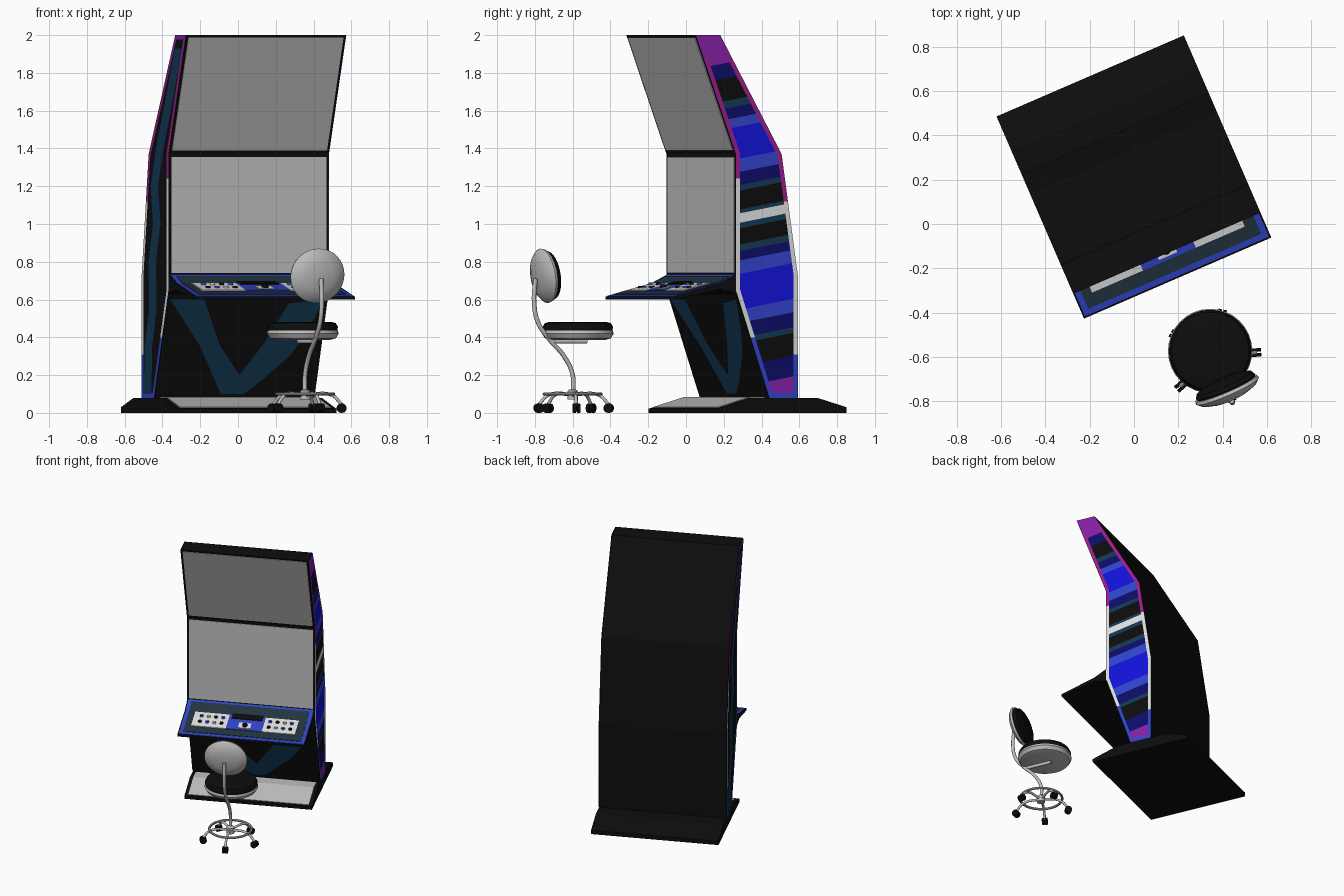
import bpy, bmesh, math
from mathutils import Vector

if "Cube" in bpy.data.objects:
    bpy.data.objects.remove(bpy.data.objects["Cube"], do_unlink=True)

TURN = math.radians(23.4)
CABINET = (-0.1975, 0.6675, 0)   # middle of the rear edge; local y runs backwards
CHAIR = (0.355, -0.6, 0)
HALF = 0.46

COLOURS = {
    "black": (0.004, 0.004, 0.004), "screen_grey": (0.52, 0.52, 0.52),
    "white": (0.75, 0.75, 0.75), "deep_teal": (0.006, 0.04, 0.09),
    "panel_teal": (0.016, 0.035, 0.05), "trim_blue": (0.03, 0.06, 0.6),
    "bright_blue": (0.006, 0.006, 0.7), "navy": (0.004, 0.004, 0.14),
    "purple": (0.24, 0.015, 0.38), "magenta": (0.34, 0.012, 0.26)}
NAMES = list(COLOURS)
MATS = []
for n, c in COLOURS.items():
    m = bpy.data.materials.new(n)
    m.use_nodes = True
    m.diffuse_color = (*c, 1)
    bsdf = next(x for x in m.node_tree.nodes if x.type == "BSDF_PRINCIPLED")
    bsdf.inputs["Base Color"].default_value = (*c, 1)
    MATS.append(m)


def finish(name, bm, colour=None, at=CABINET, smooth=False):
    """Turn a bmesh into a placed object; colour None keeps face indices."""
    me = bpy.data.meshes.new(name)
    bm.to_mesh(me)
    bm.free()
    for m in (MATS if colour is None else [MATS[NAMES.index(colour)]]):
        me.materials.append(m)
    ob = bpy.data.objects.new(name, me)
    bpy.context.collection.objects.link(ob)
    ob.location, ob.rotation_euler = at, (0, 0, TURN)
    if smooth:
        bpy.ops.object.select_all(action="DESELECT")
        ob.select_set(True)
        bpy.context.view_layer.objects.active = ob
        bpy.ops.object.shade_smooth_by_angle(angle=math.radians(40))
    return ob


def prism(name, profile, u0, u1, colour):
    """Extrude a (forward, height) outline across the width."""
    bm = bmesh.new()
    a, b = ([bm.verts.new((u, -d, z)) for d, z in profile] for u in (u0, u1))
    bm.faces.new(a)
    bm.faces.new(b[::-1])
    for i in range(len(a)):
        j = (i + 1) % len(a)
        bm.faces.new((a[i], b[i], b[j], a[j]))
    bmesh.ops.recalc_face_normals(bm, faces=bm.faces)
    return finish(name, bm, colour)


def band(name, line, u0, u1, off, colour):
    """Thin plate that follows a line of the side outline."""
    prism(name, line + [(d + off[0], z + off[1]) for d, z in line[::-1]], u0, u1, colour)


def sheet(bm, points, toward):
    f = bm.faces.new([bm.verts.new(p) for p in points])
    f.normal_update()
    if f.normal.dot(Vector(toward)) < 0:
        f.normal_flip()
    return f


def lathe(name, profile, centre, colour, scale=(1, 1, 1), tilt=0.0):
    """Spin a (radius, height) profile round z, then scale, tilt and move it."""
    bm = bmesh.new()
    vs = [bm.verts.new((r, 0, z)) for r, z in profile]
    edges = [bm.edges.new(p) for p in zip(vs, vs[1:])]
    bmesh.ops.spin(bm, geom=vs + edges, cent=(0, 0, 0), axis=(0, 0, 1),
                   angle=2 * math.pi, steps=32)
    bmesh.ops.remove_doubles(bm, verts=bm.verts, dist=1e-5)
    bmesh.ops.recalc_face_normals(bm, faces=bm.faces)
    ob = finish(name, bm, colour, CHAIR, True)
    for v in ob.data.vertices:
        p = Vector(a * b for a, b in zip(v.co, scale))
        c, s = math.cos(tilt), math.sin(tilt)
        v.co = Vector((p.x, p.y * c - p.z * s, p.y * s + p.z * c)) + Vector(centre)


def tube(name, points, radius, colour):
    cu = bpy.data.curves.new(name, "CURVE")
    cu.dimensions, cu.bevel_depth, cu.bevel_resolution = "3D", radius, 3
    cu.use_fill_caps = True
    sp = cu.splines.new("BEZIER")
    sp.bezier_points.add(len(points) - 1)
    for bp, p in zip(sp.bezier_points, points):
        bp.co = p
        bp.handle_left_type = bp.handle_right_type = "AUTO"
    cu.materials.append(MATS[NAMES.index(colour)])
    ob = bpy.data.objects.new(name, cu)
    bpy.context.collection.objects.link(ob)
    ob.location, ob.rotation_euler = CHAIR, (0, 0, TURN)


# Cabinet body and plinth
BODY = [(.447, .08), (.64, .65), (.64, 1.37), (.871, 2), (.73, 2),
        (.376, 1.37), (.283, .73), (.283, .08)]
prism("cabinet_body", BODY, -HALF, HALF, "black")
prism("plinth", [(0, 0), (0, .03), (.17, .08), (.55, .08), (.745, .022), (.745, 0)],
      -HALF, HALF, "black")
band("plinth_tread", [(.46, .08), (.55, .08), (.73, .0265)], -.435, .435, (.001, .004), "screen_grey")

# Screens
band("lower_screen", [(.64, .74), (.64, 1.355)], -.447, .447, (.004, 0), "screen_grey")
band("upper_screen", [(.648, 1.39), (.867, 1.988)], -.447, .447, (.004, -.001), "screen_grey")

# Side art: inset border and slanted stripes
STRIPES = [(.16, "purple"), (.27, "navy"), (.39, "black"), (.42, "deep_teal"),
           (.5, "navy"), (.57, "trim_blue"), (.76, "bright_blue"), (.83, "trim_blue"),
           (.88, "navy"), (.915, "deep_teal"), (1.0, "black"), (1.03, "deep_teal"),
           (1.08, "white"), (1.1, "deep_teal"), (1.2, "black"), (1.23, "deep_teal"),
           (1.3, "navy"), (1.37, "trim_blue"), (1.54, "bright_blue"), (1.59, "trim_blue"),
           (1.65, "navy"), (1.69, "deep_teal"), (1.81, "black"), (1.89, "navy"), (9, "purple")]
SLANT = Vector((0, -.184, 1))
MIDLINE = Vector((0, -.49, 0))


def border_colour(c):
    middle = .37 if c.z < .7 else .46 if c.z < 1.37 else .51 + .46 * (c.z - 1.37)
    front = -c.y > middle
    if c.z > (1.24 if front else 1.12):
        return "purple" if c.z > 1.88 else "magenta"
    return "white" if c.z > (.4 if front else .31) else "trim_blue"


for side, label in ((1, "left"), (-1, "right")):
    bm = bmesh.new()
    f = sheet(bm, [(side * (HALF + .003), -d, z) for d, z in BODY], (side, 0, 0))
    f.material_index = 1
    rim = bmesh.ops.inset_individual(bm, faces=[f], thickness=.024, use_even_offset=True)["faces"]
    for r in rim:
        r.material_index = 2
    f.material_index = 1
    cuts = [(MIDLINE + Vector((0, 0, s)), SLANT) for s, _ in STRIPES[:-1]]
    cuts += [(Vector((0, 0, z)), Vector((0, 0, 1))) for z in (.31, .4, 1.12, 1.24, 1.88)]
    for co, no in cuts:
        bmesh.ops.bisect_plane(bm, geom=bm.verts[:] + bm.edges[:] + bm.faces[:],
                               plane_co=co, plane_no=no)
    for g in bm.faces:
        c = g.calc_center_median()
        if g.material_index == 2:
            name = border_colour(c)
        elif side < 0:
            name = "black"
        else:
            s = (c - MIDLINE).dot(SLANT)
            name = next(n for top, n in STRIPES if s < top)
        g.material_index = NAMES.index(name)
    finish(label + "_side_art", bm)

# Jagged streak up the right side
streak = [(.1, .37), (.35, .38), (.55, .44), (.8, .43), (1.0, .49), (1.2, .46),
          (1.4, .53), (1.6, .63), (1.93, .78)]
bm = bmesh.new()
sheet(bm, [(-HALF - .006, -d - .05, z) for z, d in streak]
      + [(-HALF - .006, -d + .05, z) for z, d in streak[::-1]], (-1, 0, 0))
finish("right_side_streak", bm, "deep_teal")

# V shaped streak on the lower front
vee = [(-.446, .6), (-.236, .35), (-.083, .1), (.05, .1), (.14, .17), (.283, .3),
       (.366, .42), (.436, .6), (.24, .58), (.13, .37), (.01, .2), (-.127, .36), (-.25, .6)]
bm = bmesh.new()
sheet(bm, [(u, -(.447 + (z - .08) * .3386 + .004), z) for u, z in vee], (0, -1, 0))
finish("front_streak", bm, "deep_teal")

# Control panel
TOP = [(.63, .735), (.73, .685), (.993, .615)]


def deck(d):
    return .685 - (d - .73) * .2662


prism("control_panel", TOP + [(.993, .6), (.73, .655), (.6, .62)], -HALF, HALF, "black")
band("panel_border", [(.64, .73), (.73, .685), (.985, deck(.985))], -.452, .452, (0, .003), "trim_blue")
band("panel_surface", [(.66, .723), (.73, .688), (.96, deck(.96) + .003)], -.425, .425,
     (0, .003), "panel_teal")


def panel_plate(name, u0, u1, d0, d1, lift, colour):
    band(name, [(d0, deck(d0) + lift), (d1, deck(d1) + lift)], u0, u1, (0, .005), colour)


for k, (u0, u1, colour) in enumerate([(-.38, -.13, "white"), (-.13, .13, "trim_blue"), (.13, .37, "white")]):
    panel_plate(f"button_plate_{k}", u0, u1, .75, .9, .006, colour)
panel_plate("panel_display", -.11, .11, .74, .79, .01, "black")
panel_plate("tracker_plate", -.045, .045, .83, .885, .01, "white")


def knob(name, u, d, r, h, colour):
    bm = bmesh.new()
    bmesh.ops.create_cone(bm, cap_ends=True, segments=12, radius1=r, radius2=r * .85, depth=h)
    bmesh.ops.translate(bm, verts=bm.verts, vec=(u, -d, deck(d) + .008 + h / 2))
    finish(name, bm, colour)


knob("tracker_ball", 0, .857, .02, .02, "black")
for s in (-1, 1):
    for i in range(4):
        for j in range(2):
            colour = ("trim_blue", "black", "screen_grey")[(i + j) % 3]
            knob("button", s * (.17 + i * .052), .79 + j * .06, .014, .012, colour)

# Chair seat and backrest
lathe("seat_shell", [(0, .385), (.14, .385), (.175, .395), (.19, .42), (.185, .435), (0, .435)],
      (0, .03, 0), "screen_grey")
lathe("seat_cushion", [(0, .43), (.182, .43), (.186, .455), (.175, .475), (.15, .482), (0, .482)],
      (0, .03, 0), "black")
shell = [(0, .04), (.08, .034), (.13, .018), (.155, -.004), (.15, -.018), (0, -.02)]
cushion = [(0, .045), (.1, .04), (.135, .028), (.145, .01), (.14, 0), (0, 0)]
lean = math.radians(98)
lathe("backrest_shell", shell, (0, -.17, .725), "screen_grey", (1, .94, 1), lean)
lathe("backrest_cushion", cushion, (0, -.155, .725), "black", (1, .94, 1), lean - math.pi)

# Chair frame
tube("back_bar", [(0, 0, .08), (0, 0, .2), (0, -.05, .3), (0, -.13, .385), (0, -.2, .48),
                  (0, -.222, .58), (0, -.215, .71)], .012, "screen_grey")
tube("seat_bracket", [(0, -.12, .378), (0, .08, .378)], .012, "screen_grey")
lathe("hub", [(0, .07), (.028, .07), (.028, .115), (.015, .125), (0, .125)], (0, 0, 0), "screen_grey")
ring = [(.15 + .009 * math.cos(t * math.pi / 4), .1 + .009 * math.sin(t * math.pi / 4)) for t in range(9)]
lathe("foot_ring", ring, (0, 0, 0), "screen_grey")
for k in range(5):
    a = math.radians(6 + 72 * k) - TURN
    c, s = math.cos(a), math.sin(a)
    tube("chair_leg", [(0, 0, .095), (.14 * c, .14 * s, .095), (.195 * c, .195 * s, .045)],
         .009, "screen_grey")
    for side in (-.011, .011):
        bm = bmesh.new()
        bmesh.ops.create_cone(bm, cap_ends=True, segments=14, radius1=.025, radius2=.025, depth=.016)
        for v in bm.verts:
            p = v.co.copy()
            v.co = (.195 * c + p.x * c - (p.z + side) * s, .195 * s + p.x * s + (p.z + side) * c, .025 + p.y)
        bmesh.ops.recalc_face_normals(bm, faces=bm.faces)
        finish("caster_wheel", bm, "black", CHAIR, True)
